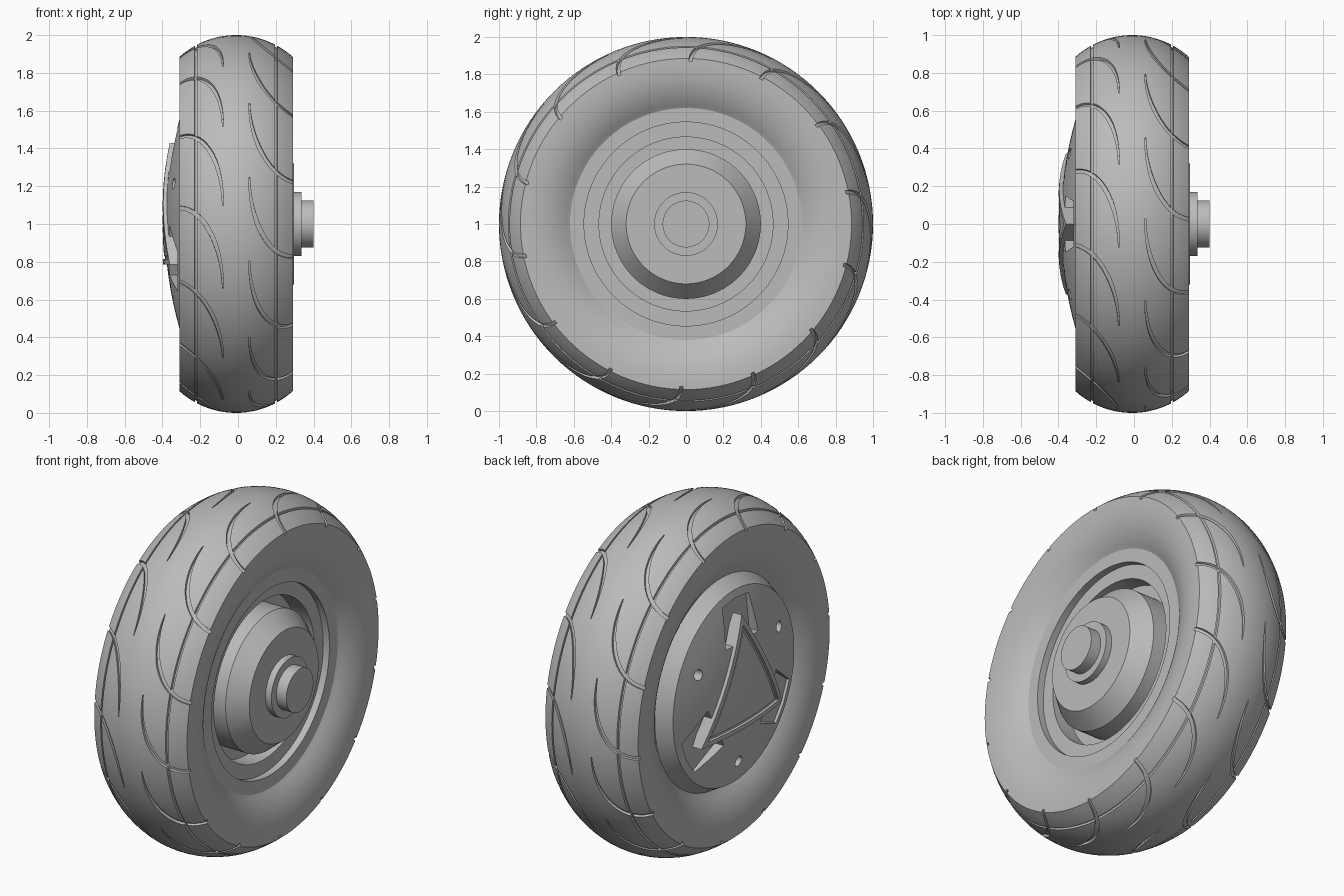
import bpy, bmesh
from math import sin, cos, pi, sqrt, radians, hypot
from mathutils import Vector

default = bpy.data.objects.get("Cube")
if default:
    bpy.data.objects.remove(default, do_unlink=True)

grey = bpy.data.materials.new("plain grey")
grey.use_nodes = True
colour = (0.5, 0.5, 0.5, 1)
grey.diffuse_color = colour
grey.node_tree.nodes["Principled BSDF"].inputs["Base Color"].default_value = colour

CENTRE = Vector((0, 0, 1))


def finish(name, bm):
    """Turn a bmesh into a named object."""
    bmesh.ops.remove_doubles(bm, verts=bm.verts[:], dist=1e-5)
    bmesh.ops.recalc_face_normals(bm, faces=bm.faces[:])
    mesh = bpy.data.meshes.new(name)
    bm.to_mesh(mesh)
    bm.free()
    mesh.materials.append(grey)
    obj = bpy.data.objects.new(name, mesh)
    bpy.context.collection.objects.link(obj)
    return obj


def activate(obj):
    bpy.ops.object.select_all(action='DESELECT')
    obj.select_set(True)
    bpy.context.view_layer.objects.active = obj


def smooth(obj):
    activate(obj)
    bpy.ops.object.shade_smooth_by_angle(angle=radians(25))


def lathe(name, profile, closed=False, steps=128):
    """Spin (x, radius) points around the axle."""
    bm = bmesh.new()
    vs = [bm.verts.new((x, 0, 1 + r)) for x, r in profile]
    pairs = list(zip(vs, vs[1:])) + ([(vs[-1], vs[0])] if closed else [])
    es = [bm.edges.new(p) for p in pairs]
    bmesh.ops.spin(bm, geom=vs + es, cent=CENTRE, axis=(1, 0, 0),
                   angle=2 * pi, steps=steps)
    return finish(name, bm)


def cut(obj, cutter):
    cutter.hide_render = True
    mod = obj.modifiers.new("cut", 'BOOLEAN')
    mod.operation = 'DIFFERENCE'
    mod.solver = 'EXACT'
    mod.object = cutter
    activate(obj)
    bpy.ops.object.modifier_apply(modifier=mod.name)
    bpy.data.objects.remove(cutter, do_unlink=True)


# Tyre: crowned tread with two thin ring grooves, dished sidewalls
MID = -0.01
HALF = 0.3


def tread(u):
    return 0.551 + sqrt(0.449 ** 2 - u * u)


profile = []
for i in range(25):
    u = -HALF + i * HALF / 12
    profile.append((MID + u, tread(u)))
    if i in (3, 20):
        for du, depth in ((-.006, 0), (-.005, .012), (.005, .012), (.006, 0)):
            c = u + 0.012 + du
            profile.append((MID + c, tread(c) - depth))


def sidewall(sign):
    """Points from the shoulder in to the rim."""
    points = []
    for i in range(1, 15):
        t = 1 - i / 14
        depth = 0.08 * (1 - t) ** 2.5
        points.append((MID + sign * (HALF - depth), 0.62 + 0.265 * t))
    return points


profile += sidewall(1) + [(0.2, 0.6), (-0.22, 0.6)] + sidewall(-1)[::-1]
tyre = lathe("tyre", profile, closed=True)

# Curved tread grooves, tapering to a point near the crown
REPEATS, STEPS = 14, 16
bm = bmesh.new()
for side, start in ((1, 14.5), (-1, 5.6)):
    for k in range(REPEATS):
        first = radians(start) + 2 * pi * k / REPEATS
        rings = []
        for i in range(STEPS + 1):
            a = i / STEPS * pi / 2
            u, s = 0.07 + 0.25 * (1 - cos(a)), 0.45 * sin(a)
            tu, ts = 0.25 * sin(a), 0.45 * cos(a)
            n = hypot(tu, ts)
            w = 0.002 + 0.009 * min(1, 2.5 * i / STEPS)
            ring = []
            for e, lift in ((-w, -.015), (w, -.015), (w, .03), (-w, .03)):
                uu, ss = u + e * ts / n, s - e * tu / n
                phi = first - side * ss
                r = tread(uu) + lift
                ring.append(bm.verts.new((MID + side * uu, -r * cos(phi),
                                          1 + r * sin(phi))))
            rings.append(ring)
        bm.faces.new(rings[0])
        bm.faces.new(rings[-1][::-1])
        for p, q in zip(rings, rings[1:]):
            for j in range(4):
                m = (j + 1) % 4
                bm.faces.new((p[j], q[j], q[m], p[m]))
cut(tyre, finish("groove_cutter", bm))
smooth(tyre)

# Rim with stepped lip, recess, hub cone, collar and axle
smooth(lathe("rim_and_axle", [
    (-.15, 0), (-.15, .62), (.21, .62), (.21, .545), (.17, .545), (.17, .465),
    (.06, .465), (.06, .4), (.2, .4), (.297, .32), (.297, .17), (.335, .17),
    (.335, .125), (.4, .125), (.4, 0)]))


# Domed hub cap
def dome(r):
    return -(0.388 - 0.255 * r * r)


cap = lathe("hub_cap", [(dome(i * .07), i * .07) for i in range(9)]
            + [(-.2, .62), (-.2, 0)])


def prism(bm, outline, x0, x1):
    """Extrude a (y, z) outline along x."""
    face = bm.faces.new([bm.verts.new((x0, y, 1 + z)) for y, z in outline])
    new = bmesh.ops.extrude_face_region(bm, geom=[face])["geom"]
    bmesh.ops.translate(bm, vec=(x1 - x0, 0, 0),
                        verts=[v for v in new if isinstance(v, bmesh.types.BMVert)])


def turn(points, angle):
    c, s = cos(angle), sin(angle)
    return [(y * c - z * s, y * s + z * c) for y, z in points]


# Three corner pockets and three bolt holes in the cap
pocket = [(-.15, .28), (.15, .28), (.12, .505), (0, .52), (-.12, .505)]
hole = [(.03 * cos(i * pi / 12), -.43 + .03 * sin(i * pi / 12)) for i in range(24)]
bm = bmesh.new()
for k in range(3):
    prism(bm, turn(pocket, k * 2 * pi / 3), -.5, -.303)
    prism(bm, turn(hole, k * 2 * pi / 3), -.5, -.28)
cut(cap, finish("cap_cutter", bm))
smooth(cap)

# Triangular plate with raised border, following the dome
SIDE = 8
corners = [Vector((-sin(k * 2 * pi / 3), cos(k * 2 * pi / 3))) for k in range(3)]
outline = [corners[k].lerp(corners[(k + 1) % 3], i / SIDE)
           for k in range(3) for i in range(SIDE)]
bm = bmesh.new()
loops = []
for size, lift in ((.43, -.05), (.43, .02), (.375, .02), (.37, .006),
                   (.345, .006), (.34, .011), (.2, .011), (.08, .011)):
    loops.append([bm.verts.new((dome(size * p.length) - lift, size * p.x,
                                1 + size * p.y)) for p in outline])
for p, q in zip(loops, loops[1:]):
    for j in range(len(p)):
        m = (j + 1) % len(p)
        bm.faces.new((p[j], p[m], q[m], q[j]))
bm.faces.new(loops[0][::-1])
bm.faces.new(loops[-1])
smooth(finish("triangular_plate", bm))
